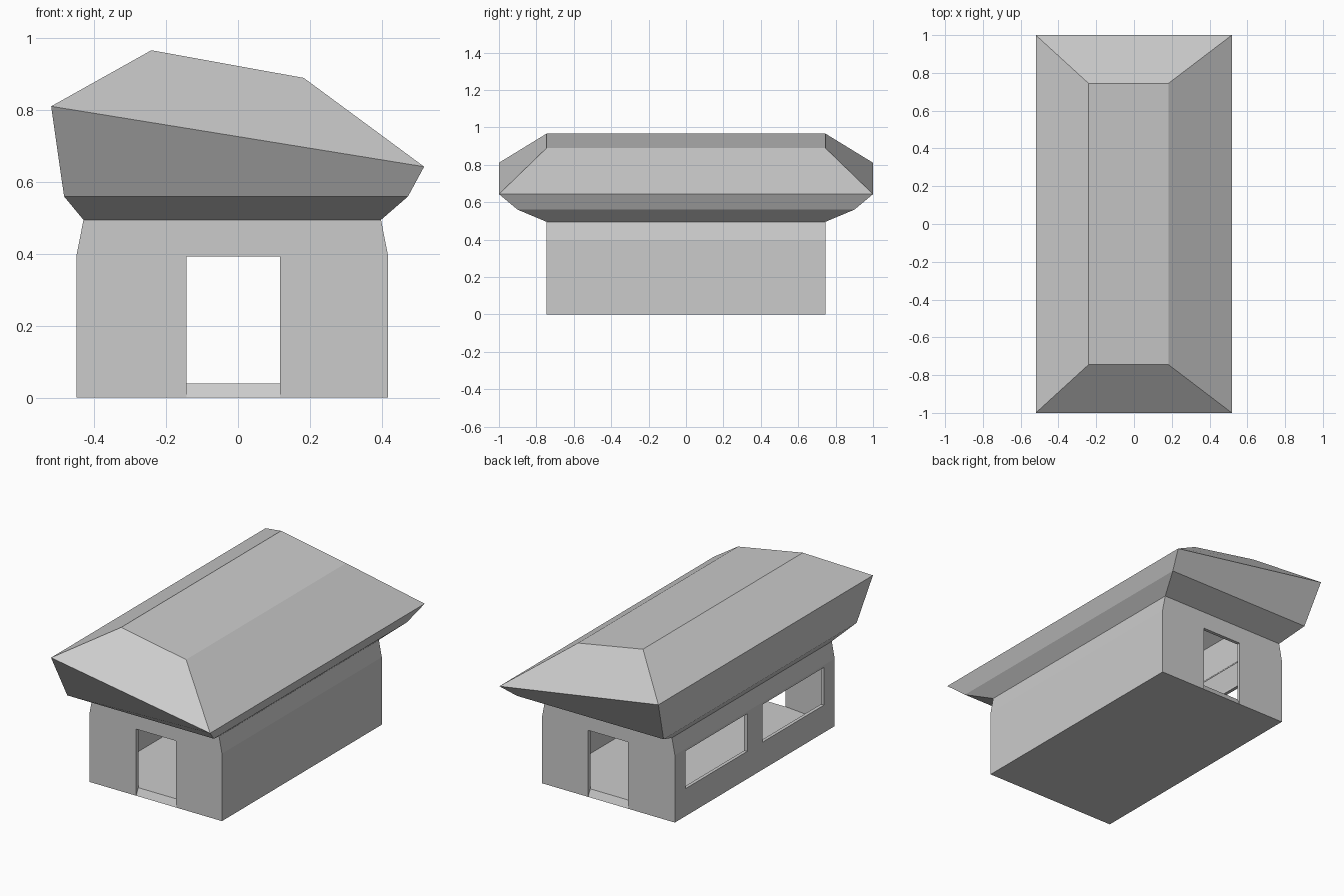
import bpy, bmesh
from mathutils import Vector

if "Cube" in bpy.data.objects:
    bpy.data.objects.remove(bpy.data.objects["Cube"])

# House shell: rings of (left x, left z, right x, right z, half depth), bottom to ridge
RINGS = [
    (-0.449, 0.0, 0.417, 0.0, 0.745),
    (-0.449, 0.398, 0.417, 0.398, 0.745),
    (-0.43, 0.495, 0.398, 0.495, 0.745),
    (-0.484, 0.56, 0.473, 0.56, 0.90),
    (-0.52, 0.811, 0.518, 0.643, 1.0),
    (-0.241, 0.967, 0.183, 0.89, 0.745),
]
THICKNESS = 0.02

bm = bmesh.new()
loops = [[bm.verts.new(p) for p in ((l, -y, lz), (r, -y, rz), (r, y, rz), (l, y, lz))]
         for l, lz, r, rz, y in RINGS]
for low, high in zip(loops, loops[1:]):
    for i in range(4):
        j = (i + 1) % 4
        bm.faces.new((low[i], low[j], high[j], high[i]))
bm.faces.new(loops[0][::-1])
bm.faces.new(loops[-1])
bmesh.ops.recalc_face_normals(bm, faces=bm.faces)


def cut_opening(normal, axis, a0, a1, z0, z1):
    """Cut a rectangular opening in the lower wall facing the given direction."""
    normal = Vector(normal)

    def wall():
        bm.normal_update()
        return [f for f in bm.faces if f.normal.dot(normal) > 0.999
                and f.calc_center_median().z < 0.398]

    for ax, values in ((axis, (a0, a1)), (2, (z0, z1))):
        for v in values:
            if ax == 2 and v <= 0:
                continue
            faces = wall()
            edges = {e for f in faces for e in f.edges}
            verts = {w for f in faces for w in f.verts}
            co, no = Vector(), Vector()
            co[ax], no[ax] = v, 1
            bmesh.ops.bisect_plane(bm, geom=faces + list(edges) + list(verts),
                                   plane_co=co, plane_no=no, dist=1e-5)
    hole = []
    for f in wall():
        c = f.calc_center_bounds()
        if a0 < c[axis] < a1 and z0 < c.z < z1:
            hole.append(f)
    bmesh.ops.delete(bm, geom=hole, context='FACES')


# Doors at both ends, two windows on the left side
for side in (-1, 1):
    cut_opening((0, side, 0), 0, -0.143, 0.117, 0.0, 0.393)
cut_opening((-1, 0, 0), 1, -0.645, -0.07, 0.162, 0.384)
cut_opening((-1, 0, 0), 1, 0.07, 0.645, 0.162, 0.384)

mesh = bpy.data.meshes.new("house_shell")
bm.to_mesh(mesh)
bm.free()
house = bpy.data.objects.new("house_shell", mesh)
bpy.context.collection.objects.link(house)

# Hollow walls, floor and roof
mod = house.modifiers.new("wall_thickness", 'SOLIDIFY')
mod.thickness = THICKNESS
mod.offset = -1
mod.use_even_offset = True
